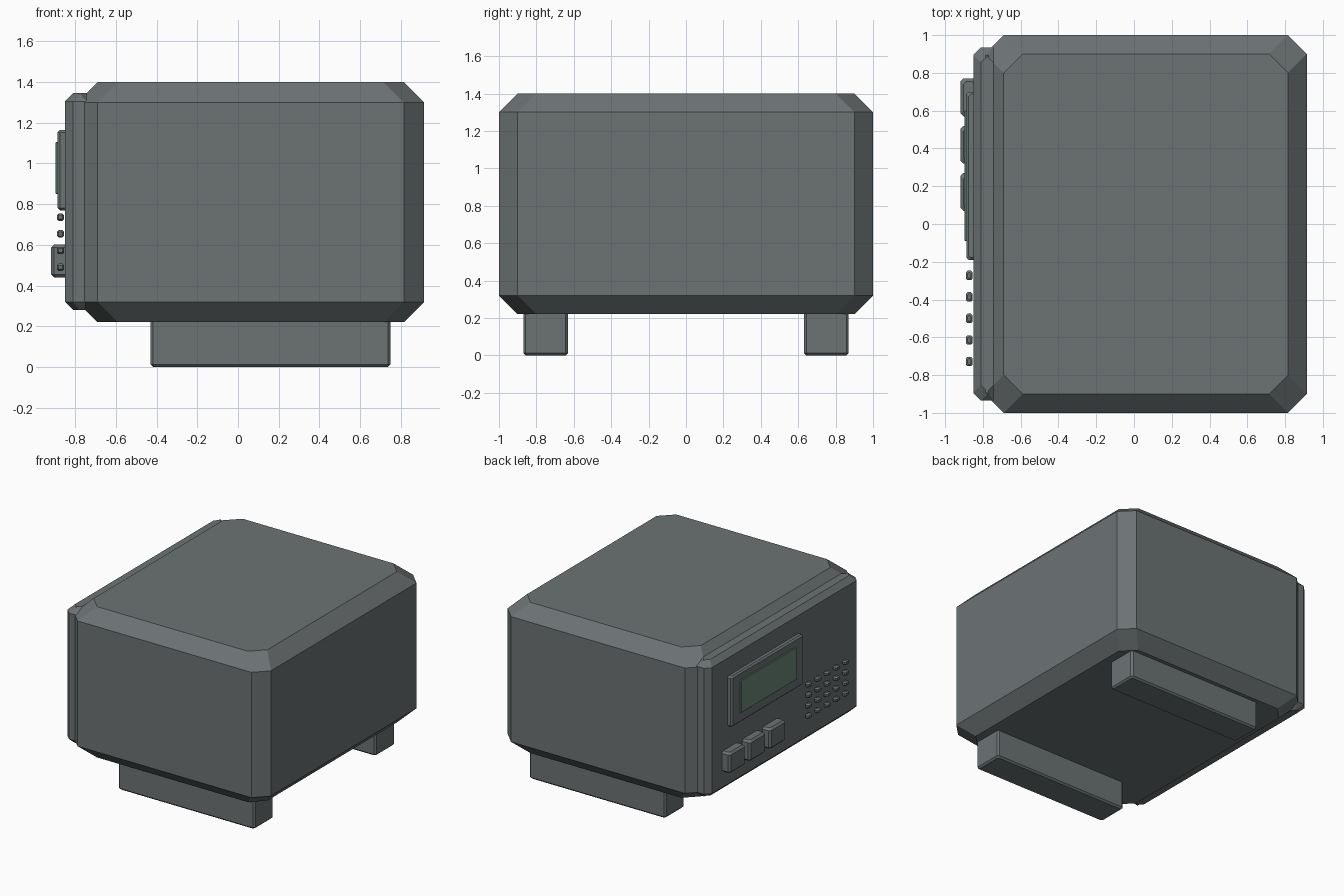
import bpy
import bmesh

cube = bpy.data.objects.get("Cube")
if cube:
    bpy.data.objects.remove(cube, do_unlink=True)


def material(name, rgb):
    mat = bpy.data.materials.new(name)
    mat.use_nodes = True
    color = (*rgb, 1)
    mat.diffuse_color = color
    mat.node_tree.nodes["Principled BSDF"].inputs["Base Color"].default_value = color
    return mat


GREY = material("casing grey", (0.15, 0.17, 0.175))
GREEN = material("display green", (0.14, 0.245, 0.19))


def ring(bm, x0, x1, y0, y1, z, cut):
    """Rectangle with clipped corners, counter-clockwise from above."""
    corners = [
        (x0 + cut, y0), (x1 - cut, y0), (x1, y0 + cut), (x1, y1 - cut),
        (x1 - cut, y1), (x0 + cut, y1), (x0, y1 - cut), (x0, y0 + cut),
    ]
    return [bm.verts.new((x, y, z)) for x, y in corners]


def chamfer_box(name, xs, ys, zs, cut, mat=GREY):
    """Box with clipped upright edges and sloping top and bottom rims."""
    (x0, x1), (y0, y1), (z0, z1) = xs, ys, zs
    bm = bmesh.new()
    levels = [(z0, cut), (z0 + cut, 0), (z1 - cut, 0), (z1, cut)]
    rings = [ring(bm, x0 + i, x1 - i, y0 + i, y1 - i, z, cut) for z, i in levels]
    for low, high in zip(rings, rings[1:]):
        for i in range(len(low)):
            j = (i + 1) % len(low)
            bm.faces.new((low[i], low[j], high[j], high[i]))
    bm.faces.new(reversed(rings[0]))
    bm.faces.new(rings[-1])
    mesh = bpy.data.meshes.new(name)
    bm.to_mesh(mesh)
    bm.free()
    mesh.materials.append(mat)
    obj = bpy.data.objects.new(name, mesh)
    bpy.context.collection.objects.link(obj)
    return obj


# Casing and control panel
chamfer_box("casing", (-0.79, 0.915), (-1, 1), (0.22, 1.4), 0.1)
chamfer_box("control_panel", (-0.85, -0.705), (-0.935, 0.935), (0.28, 1.345), 0.04)

# Feet
chamfer_box("front_foot", (-0.43, 0.75), (-0.87, -0.63), (0, 0.25), 0.013)
chamfer_box("back_foot", (-0.43, 0.75), (0.63, 0.87), (0, 0.25), 0.013)

# Display
chamfer_box("display_frame", (-0.887, -0.83), (-0.19, 0.7), (0.77, 1.165), 0.012)
chamfer_box("display_screen", (-0.897, -0.87), (-0.09, 0.6), (0.85, 1.105), 0.003, GREEN)

# Push buttons
for n in range(3):
    y = 0.67 - 0.25 * n
    chamfer_box(f"button_{n + 1}", (-0.918, -0.83), (y - 0.1, y + 0.1), (0.44, 0.602), 0.015)

# Speaker studs
for row in range(4):
    for col in range(5):
        y, z = -0.272 - 0.114 * col, 0.49 + 0.082 * row
        chamfer_box(f"speaker_stud_{row + 1}_{col + 1}", (-0.89, -0.854),
                    (y - 0.025, y + 0.025), (z - 0.018, z + 0.018), 0.0085)
